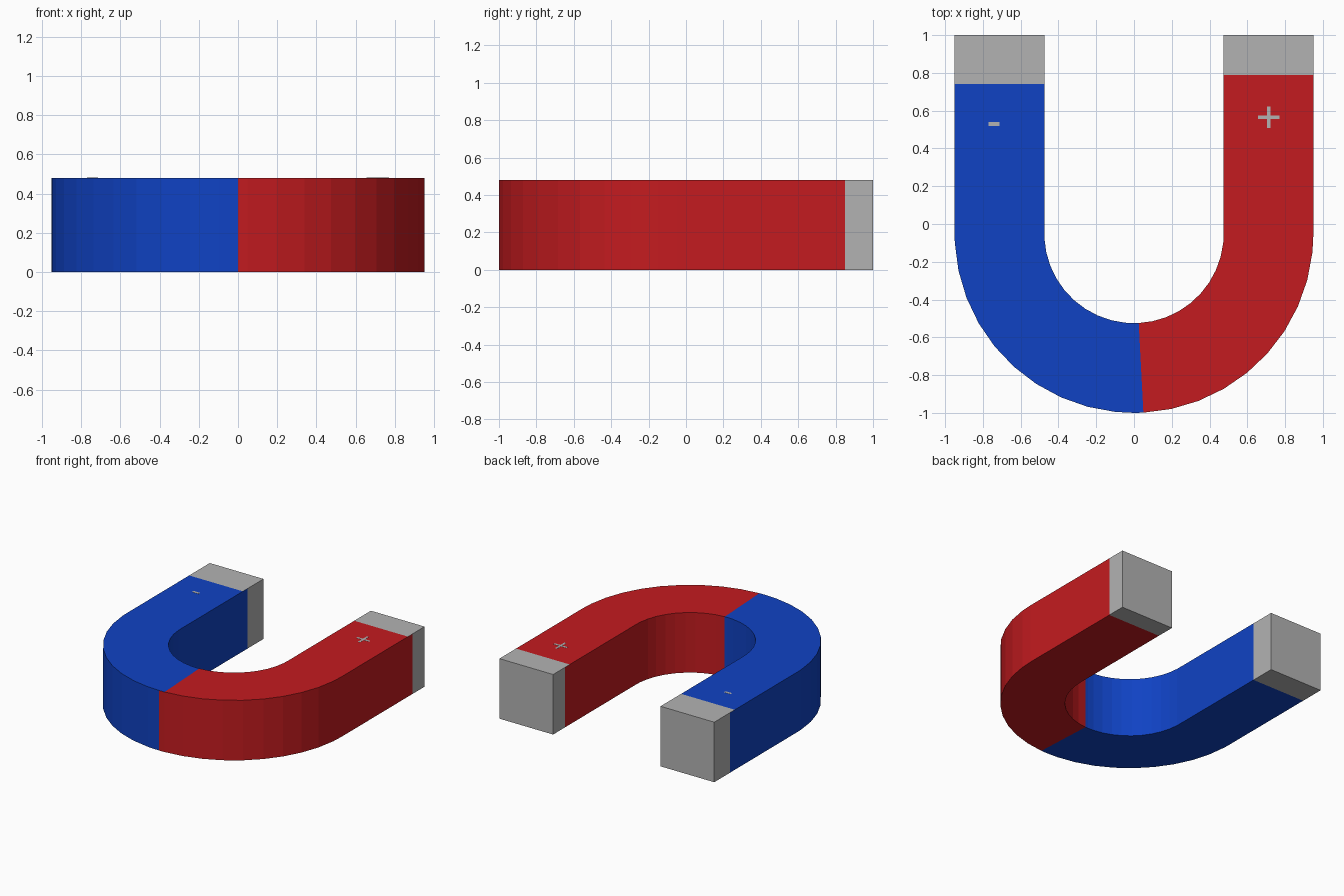
import bpy, bmesh, math

if "Cube" in bpy.data.objects:
    bpy.data.objects.remove(bpy.data.objects["Cube"])

OUTER, INNER, HEIGHT, BEND_Y = 0.95, 0.475, 0.48, -0.05


def material(name, rgb):
    m = bpy.data.materials.new(name)
    m.diffuse_color = (*rgb, 1)
    m.use_nodes = True
    m.node_tree.nodes["Principled BSDF"].inputs["Base Color"].default_value = m.diffuse_color
    return m


grey = material("bare_steel", (0.45, 0.45, 0.45))
red = material("red_paint", (0.55, 0.011, 0.014))
blue = material("blue_paint", (0.005, 0.055, 0.55))


def make_object(name, bm, mats):
    mesh = bpy.data.meshes.new(name)
    bm.to_mesh(mesh)
    bm.free()
    for m in mats:
        mesh.materials.append(m)
    ob = bpy.data.objects.new(name, mesh)
    bpy.context.collection.objects.link(ob)
    return ob


# Stations along the U: (outer xy, inner xy), with loops at the paint edges
def arm(side, ys):
    return [((side * OUTER, y), (side * INNER, y)) for y in ys]


def bend(deg):
    a = math.radians(deg)
    return tuple((r * math.sin(a), BEND_Y - r * math.cos(a)) for r in (OUTER, INNER))


angles = sorted([-90, 0, 90] + [3 + 9 * k for k in range(-10, 10)])
stations = (arm(-1, (1, 0.80, 0.74)) + [bend(a) for a in angles]
            + arm(1, (0.79, 0.85, 1)))


# Paint scheme: the top is painted slightly shorter than the walls
def paint(face, x, y, on_top, on_wall):
    if x < 0:
        return 0 if y > (0.74 if on_top else 0.80) else 2
    if y > (0.79 if on_top else 0.85):
        return 0
    # the sliver just right of centre is blue except on the outer wall
    return 1 if on_wall or x > 0.026 else 2


# Magnet body: rectangular section swept through the stations
bm = bmesh.new()
rings = []
for o, i in stations:
    rings.append([bm.verts.new((*p, z)) for p, z in
                  ((o, 0), (o, HEIGHT), (i, HEIGHT), (i, 0))])
OUT, TOP, IN, BOTTOM = range(4)
for a, b in zip(rings, rings[1:]):
    for k in range(4):
        n = (k + 1) % 4
        f = bm.faces.new((a[k], b[k], b[n], a[n]))
        c = f.calc_center_median()
        on_outer = k == OUT
        x = c.x * (2 if k == IN else OUTER * 2 / (OUTER + INNER))
        x = x if k != OUT else c.x
        f.material_index = paint(f, x, c.y, k == TOP, on_outer)
        # narrow 0-3 degree strip
        if not on_outer and 0 < c.x < 0.027 and c.y < 0:
            f.material_index = 2
bm.faces.new(rings[0])
bm.faces.new(rings[-1][::-1])
bmesh.ops.recalc_face_normals(bm, faces=bm.faces)
make_object("magnet_body", bm, (grey, red, blue))


# Polarity marks: thin bars on the top face
def mark(name, x, y, bars):
    bm = bmesh.new()
    for w, d in bars:
        vs = bmesh.ops.create_cube(bm, size=1)["verts"]
        bmesh.ops.scale(bm, verts=vs, vec=(w, d, 0.002))
        bmesh.ops.translate(bm, verts=vs, vec=(x, y, HEIGHT))
    make_object(name, bm, (grey,))


mark("plus_mark", 0.713, 0.565, ((0.115, 0.017), (0.017, 0.115)))
mark("minus_mark", -0.742, 0.53, ((0.058, 0.02),))
